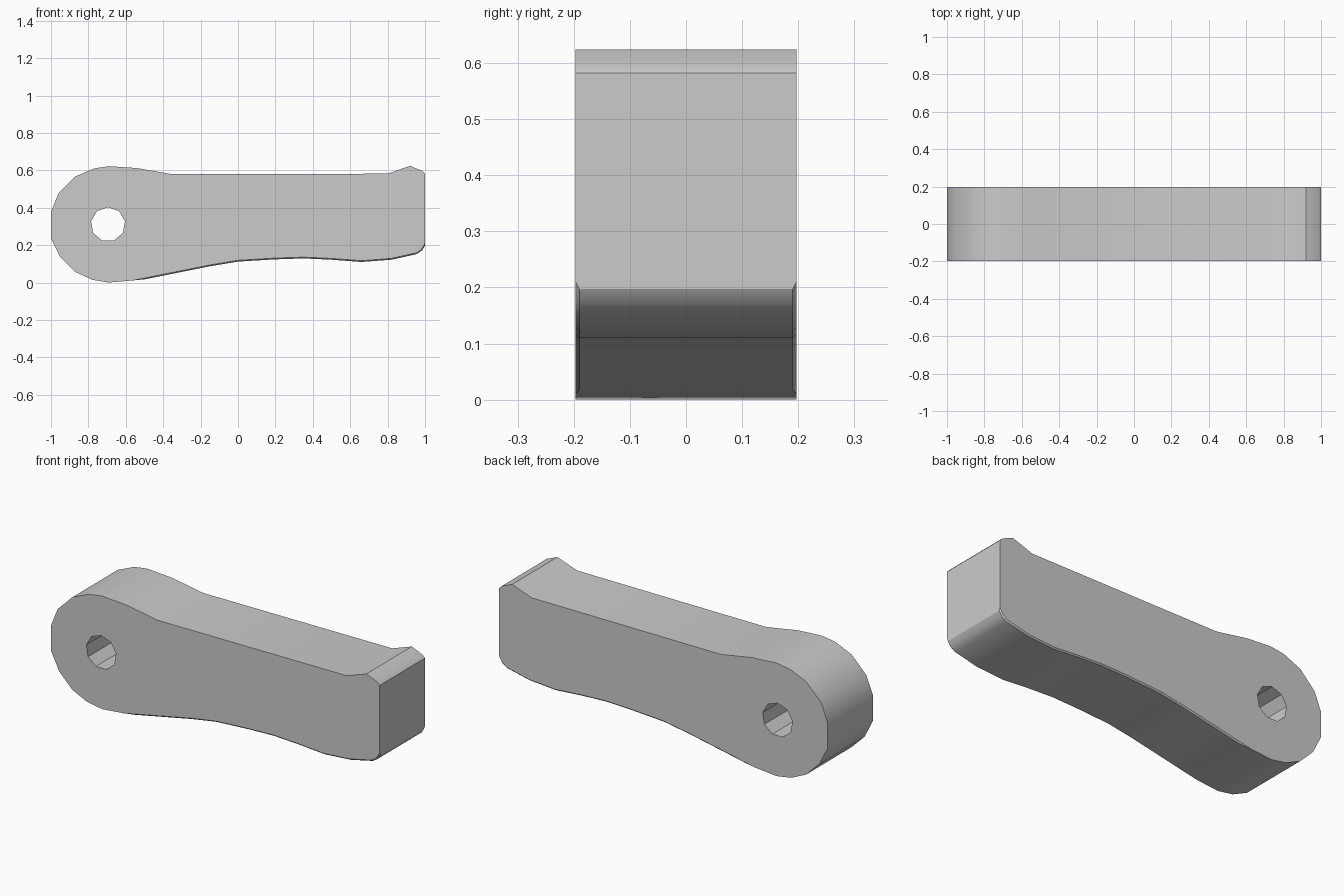
import bpy
import bmesh
import math

default = bpy.data.objects.get("Cube")
if default:
    bpy.data.objects.remove(default, do_unlink=True)

HALF = 0.197  # half thickness along y

grey = bpy.data.materials.new("plain_grey")
grey.use_nodes = True
colour = (0.6, 0.6, 0.6, 1)
grey.diffuse_color = colour
grey.node_tree.nodes["Principled BSDF"].inputs["Base Color"].default_value = colour


def extrude_profile(name, points, half, rim=None):
    """Extrude an x-z outline along y; chamfer rim edges chosen by rim(edge)."""
    bm = bmesh.new()
    face = bm.faces.new([bm.verts.new((x, -half, z)) for x, z in points])
    extruded = bmesh.ops.extrude_face_region(bm, geom=[face])
    moved = [g for g in extruded["geom"] if isinstance(g, bmesh.types.BMVert)]
    bmesh.ops.translate(bm, vec=(0, 2 * half, 0), verts=moved)
    if rim:
        bmesh.ops.bevel(bm, geom=[e for e in bm.edges if rim(e)], offset=0.007,
                        segments=1, affect='EDGES', clamp_overlap=True)
    bmesh.ops.recalc_face_normals(bm, faces=bm.faces[:])
    mesh = bpy.data.meshes.new(name)
    bm.to_mesh(mesh)
    bm.free()
    obj = bpy.data.objects.new(name, mesh)
    bpy.context.collection.objects.link(obj)
    mesh.materials.append(grey)
    return obj


# Lever outline: round head, straight top, raised tip, curved underside
head_top = [(-1, .38), (-.96, .48), (-.87, .57), (-.77, .613), (-.69, .625), (-.54, .615)]
top = [(-.35, .582), (.8, .585)]
tip = [(.92, .627), (.985, .6), (1, .585), (1, .2), (.985, .175), (.955, .155)]
underside = [(.82, .125), (.66, .113), (.5, .125), (.35, .132), (.2, .127),
             (0, .115), (-.15, .09), (-.35, .05), (-.5, .02)]
head_bottom = [(-.69, .003), (-.78, .018), (-.87, .06), (-.95, .14), (-1, .24)]


def underside_rim(edge):
    a, b = (v.co for v in edge.verts)
    return abs(a.y - b.y) < 0.01 and min(a.x, b.x) > -0.55 and max(a.z, b.z) < 0.21


lever = extrude_profile("lever", head_top + top + tip + underside + head_bottom,
                        HALF, underside_rim)

# Pivot hole through the head
angles = [math.radians(90 + 40 * i) for i in range(9)]
cutter = extrude_profile(
    "pivot_hole_cutter",
    [(-.695 + .092 * math.cos(a), .314 + .092 * math.sin(a)) for a in angles], 0.4)
cutter.hide_render = True

cut = lever.modifiers.new("pivot_hole", 'BOOLEAN')
cut.operation = 'DIFFERENCE'
cut.solver = 'EXACT'
cut.object = cutter
bpy.ops.object.select_all(action='DESELECT')
lever.select_set(True)
bpy.context.view_layer.objects.active = lever
bpy.ops.object.modifier_apply(modifier=cut.name)
bpy.data.objects.remove(cutter, do_unlink=True)

# Smooth rounded rim with crisp corners
bpy.ops.object.shade_smooth_by_angle(angle=math.radians(30))

# Rest the lever on the ground
for v in lever.data.vertices:
    v.co.z -= 0.003
